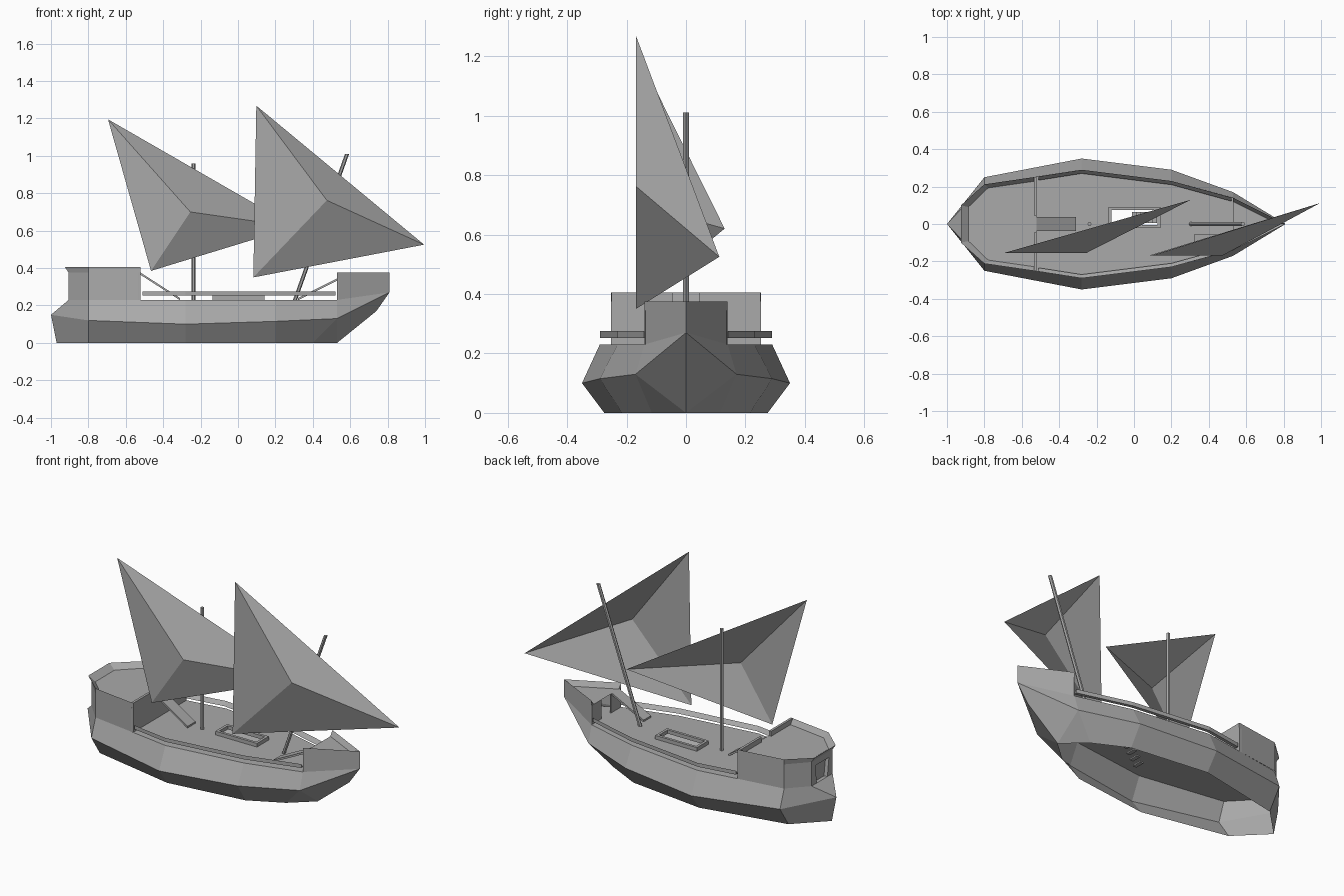
import bpy, bmesh, math
from mathutils import Vector

cube = bpy.data.objects.get("Cube")
if cube:
    bpy.data.objects.remove(cube)

grey = bpy.data.materials.new("plain_grey")
grey.use_nodes = True
COLOUR = (0.4, 0.4, 0.4, 1)
grey.diffuse_color = COLOUR
grey.node_tree.nodes["Principled BSDF"].inputs["Base Color"].default_value = COLOUR

DECK, POOP, FORE = 0.23, 0.375, 0.345


def finish(name, bm, mirror=False):
    bmesh.ops.remove_doubles(bm, verts=bm.verts, dist=0.0005)
    bmesh.ops.recalc_face_normals(bm, faces=bm.faces)
    me = bpy.data.meshes.new(name)
    bm.to_mesh(me)
    bm.free()
    me.materials.append(grey)
    ob = bpy.data.objects.new(name, me)
    bpy.context.collection.objects.link(ob)
    if mirror:
        mod = ob.modifiers.new("mirror", 'MIRROR')
        mod.use_axis = (False, True, False)
    return ob


def loft(rows, closed=False, caps=False):
    """Skin neighbouring rows of points with quads, or triangles where points meet."""
    bm = bmesh.new()
    grid = [[bm.verts.new(p) for p in row] for row in rows]
    n = len(rows[0])
    for a, b in zip(grid, grid[1:]):
        for i in range(n if closed else n - 1):
            j = (i + 1) % n
            quad = []
            for v in (a[i], a[j], b[j], b[i]):
                if all((v.co - q.co).length > 0.0005 for q in quad):
                    quad.append(v)
            if len(quad) > 2:
                bm.faces.new(quad)
    if caps:
        bm.faces.new(grid[0])
        bm.faces.new(grid[-1])
    return bm


def polygon(name, points):
    bm = bmesh.new()
    bm.faces.new([bm.verts.new(p) for p in points])
    return finish(name, bm)


def box(name, x, y, z):
    rows = [[(x[0], y[0], h), (x[1], y[0], h), (x[1], y[1], h), (x[0], y[1], h)] for h in z]
    return finish(name, loft(rows, closed=True, caps=True))


def ramp(name, top, foot, y, thick=0.012):
    rows = [[(px, s, pz), (px, s, pz - thick)] for s in y for px, pz in (top, foot)]
    rows = [rows[0] + rows[1][::-1], rows[2] + rows[3][::-1]]
    return finish(name, loft(rows, closed=True, caps=True))


def pole(name, foot, top, radius=0.011, sides=6):
    rows = [[(p[0] + radius * math.cos(k * math.tau / sides),
              p[1] + radius * math.sin(k * math.tau / sides), p[2])
             for k in range(sides)] for p in (foot, top)]
    return finish(name, loft(rows, closed=True, caps=True))


def both_sides(half):
    return half + [(x, -y) for x, y in reversed(half) if y]


# Hull: each station gives deck edge, chine and open bottom edge
stations = [
    [(-0.905, 0, DECK), (-1, 0, 0.15), (-0.97, 0, 0)],
    [(-0.905, 0.1, DECK), (-1, 0, 0.15), (-0.97, 0, 0)],
    [(-0.8, 0.21, DECK), (-0.8, 0.25, 0.12), (-0.8, 0.17, 0)],
    [(-0.28, 0.29, DECK), (-0.28, 0.35, 0.1), (-0.28, 0.275, 0)],
    [(0.2, 0.23, DECK), (0.2, 0.29, 0.115), (0.2, 0.215, 0)],
    [(0.53, 0.14, DECK), (0.53, 0.17, 0.13), (0.4, 0.115, 0)],
    [(0.53, 0.14, DECK), (0.53, 0.17, 0.13), (0.53, 0, 0)],
    [(0.81, 0, 0.27), (0.81, 0, 0.27), (0.74, 0, 0.17)],
]
finish("hull", loft(stations), mirror=True)

# Main deck, with the hatch opening cut out
edge = [s[0][:2] for s in stations[1:6]] + [(0.78, 0)]
bm = bmesh.new()
bm.faces.new([bm.verts.new((x, y, DECK)) for x, y in both_sides(edge)])
hx, hy = (-0.12, 0.125), (-0.005, 0.075)
for axis, cuts in (((1, 0, 0), hx), ((0, 1, 0), hy)):
    for c in cuts:
        bmesh.ops.bisect_plane(bm, geom=bm.verts[:] + bm.edges[:] + bm.faces[:],
                               plane_co=Vector(axis) * c, plane_no=axis)
hole = [f for f in bm.faces
        if hx[0] < f.calc_center_median().x < hx[1] and hy[0] < f.calc_center_median().y < hy[1]]
bmesh.ops.delete(bm, geom=hole, context='FACES')
finish("main_deck", bm)

# Hatch coaming and the steps below it
t = 0.016
for i, (a, b) in enumerate(((hy[0] - t, hy[0]), (hy[1], hy[1] + t))):
    box(f"hatch_side_{i}", (hx[0] - t, hx[1] + t), (a, b), (DECK, 0.252))
for i, (a, b) in enumerate(((hx[0] - t, hx[0]), (hx[1], hx[1] + t))):
    box(f"hatch_end_{i}", (a, b), hy, (DECK, 0.252))
for i in range(6):
    x, z = 0.11 - 0.022 * i, 0.2 - 0.03 * i
    box(f"hatch_step_{i}", (x - 0.012, x + 0.012), (0.005, 0.065), (z, z + 0.008))

# Side rails, wedge-shaped and raised just above the deck edge
rail = [(-0.51, 0.254), (-0.28, 0.29), (0.2, 0.23), (0.52, 0.142)]
rows = [[(x, y, 0.252), (x, y, 0.275), (x, y - 0.02, 0.252)] for x, y in rail]
finish("side_rails", loft(rows, closed=True, caps=True), mirror=True)

# Stern cabin: walls, flared rim, recessed floor
plan = both_sides([(-0.52, 0.253), (-0.8, 0.212), (-0.905, 0.1)])
inner = [(x + (0.02 if x < -0.6 else 0), y * 0.91) for x, y in plan]
rows = [[(x, y, DECK) for x, y in plan],
        [(x, y, POOP) for x, y in plan],
        [(x - (0.02 if x < -0.9 else 0), y, 0.405) for x, y in plan],
        [(x, y, POOP) for x, y in inner]]
bm = loft(rows)
bm.faces.new([bm.verts.new((x, y, POOP)) for x, y in inner])
bmesh.ops.recalc_face_normals(bm, faces=bm.faces)
transom = [f for f in bm.faces if abs(f.calc_center_median().y) < 0.01
           and f.calc_center_median().x < -0.9 and f.calc_center_median().z < 0.32]
# Stern window
bmesh.ops.inset_region(bm, faces=transom, thickness=0.05)
bmesh.ops.inset_region(bm, faces=transom, thickness=0.004, depth=-0.02)
finish("stern_cabin", bm)
box("stern_bulkhead", (-0.535, -0.52), (-0.252, 0.252), (DECK, POOP))
for side in (-1, 1):
    ys = sorted((side * 0.045, side * 0.25))
    box(f"stern_parapet_{side}", (-0.535, -0.52), ys, (POOP, 0.405))
ramp("stern_ramp", (-0.52, POOP), (-0.31, DECK + 0.01), (-0.037, 0.037))

# Bow: raised sides, rim, small deck and a bulkhead with a doorway
bow = [(0.53, 0.14, DECK), (0.81, 0, 0.27), (0.53, -0.14, DECK)]
bow_in = [(0.53, 0.12, FORE), (0.77, 0, FORE), (0.53, -0.12, FORE)]
rows = [bow, [(x, y, 0.375) for x, y, z in bow], bow_in]
finish("bow_sides", loft(rows))
polygon("bow_deck", bow_in)
for side in (-1, 1):
    ys = sorted((side * 0.045, side * 0.138))
    box(f"bow_bulkhead_{side}", (0.53, 0.538), ys, (DECK, FORE))
ramp("bow_ramp", (0.53, FORE), (0.32, DECK + 0.01), (-0.125, -0.055))

# Masts
pole("main_mast", (-0.238, 0, DECK), (-0.238, 0, 0.96))
pole("fore_mast", (0.305, 0, DECK), (0.583, 0, 1.01))


# Sails: three creased panels meeting at one point
def sail(name, peak, foot, tip, belly):
    bm = bmesh.new()
    p, f, t, b = [bm.verts.new(v) for v in (peak, foot, tip, belly)]
    for tri in ((p, f, b), (f, t, b), (t, p, b)):
        bm.faces.new(tri)
    finish(name, bm)


sail("aft_sail", (-0.695, -0.155, 1.195), (-0.465, -0.155, 0.385),
     (0.305, 0.13, 0.62), (-0.255, -0.155, 0.7))
sail("fore_sail", (0.098, -0.168, 1.268), (0.082, -0.168, 0.35),
     (0.995, 0.112, 0.525), (0.475, -0.168, 0.762))
